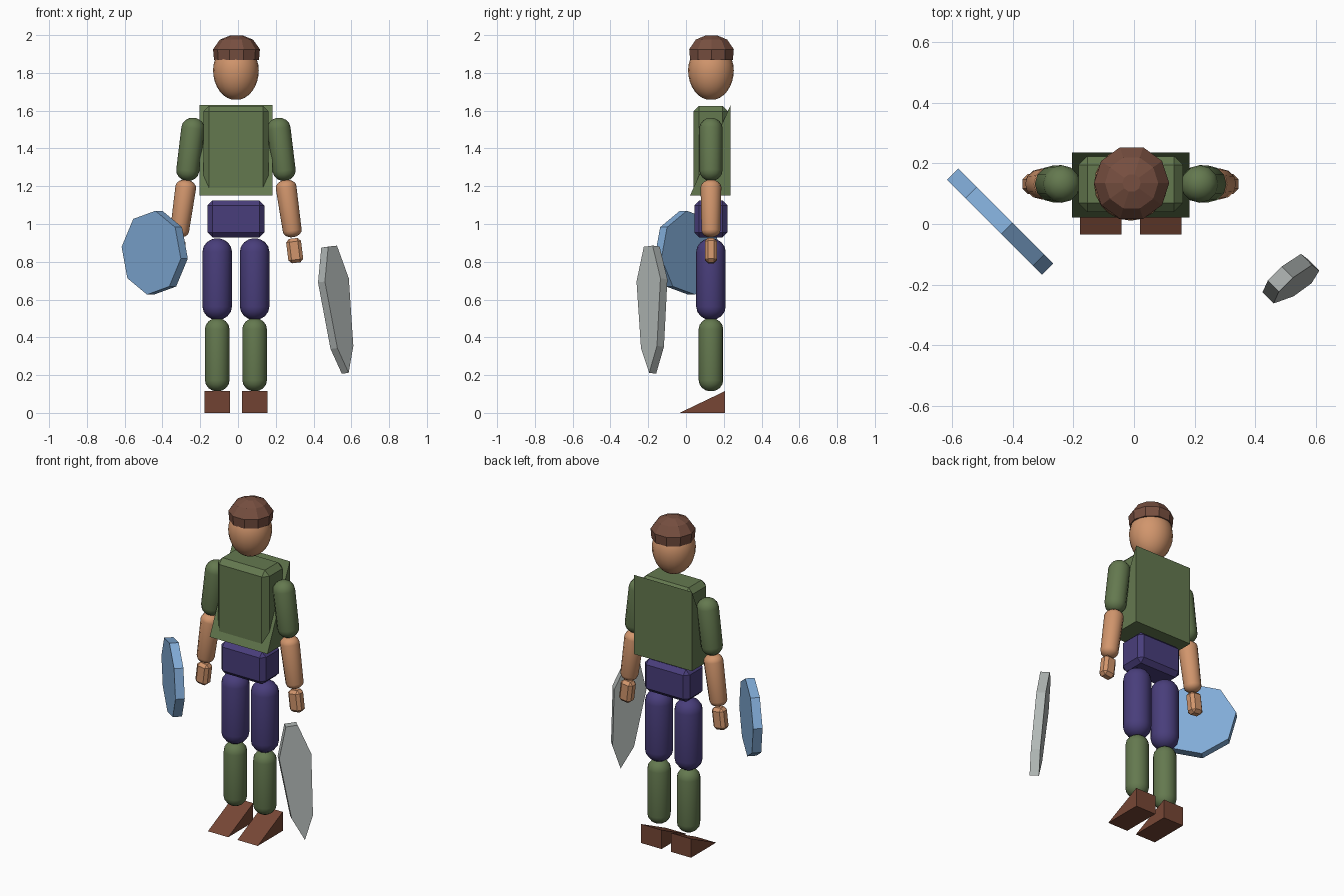
import bpy, bmesh, math
from mathutils import Vector, Matrix

if "Cube" in bpy.data.objects:
    bpy.data.objects.remove(bpy.data.objects["Cube"])

CX, CY = -0.011, 0.132          # body centre line


def material(name, rgb):
    m = bpy.data.materials.new(name)
    lin = [(c / 255) ** 2.2 for c in rgb]
    m.diffuse_color = (*lin, 1)
    m.use_nodes = True
    m.node_tree.nodes["Principled BSDF"].inputs["Base Color"].default_value = m.diffuse_color
    return m


SKIN = material("skin", (208, 148, 108))
GREEN = material("green_cloth", (100, 120, 80))
PURPLE = material("purple_cloth", (74, 64, 122))
BROWN = material("brown_leather", (118, 72, 56))
HAIR = material("brown_cap", (118, 80, 66))
BLUE = material("shield_blue", (128, 170, 214))
STEEL = material("steel", (176, 182, 180))


def finish(name, bm, mat, matrix, smooth=False):
    bmesh.ops.recalc_face_normals(bm, faces=bm.faces)
    me = bpy.data.meshes.new(name)
    bm.to_mesh(me)
    bm.free()
    me.materials.append(mat)
    ob = bpy.data.objects.new(name, me)
    ob.matrix_world = matrix
    bpy.context.collection.objects.link(ob)
    if smooth:
        bpy.ops.object.select_all(action='DESELECT')
        ob.select_set(True)
        bpy.context.view_layer.objects.active = ob
        bpy.ops.object.shade_smooth_by_angle(angle=math.radians(40))
    return ob


def frame(x, y, z, loc):
    m = Matrix((x, y, z)).transposed().to_4x4()
    m.translation = loc
    return m


def lathe(name, profile, n, mat, matrix, smooth=True):
    bm = bmesh.new()
    rings = [[bm.verts.new((r * math.cos(2 * math.pi * i / n),
                            r * math.sin(2 * math.pi * i / n), z))
              for i in range(n)] for r, z in profile]
    for a, b in zip(rings, rings[1:]):
        for i in range(n):
            j = (i + 1) % n
            bm.faces.new((a[i], a[j], b[j], b[i]))
    bm.faces.new(rings[0][::-1])
    bm.faces.new(rings[-1])
    return finish(name, bm, mat, matrix, smooth)


def limb(name, top, bottom, r_top, r_bot, mat, cap=0.9, n=12):
    """Rounded-end tube between two end points."""
    a, b = Vector(bottom), Vector(top)
    length = (b - a).length
    angs = [math.radians(t) for t in (0, 22, 45, 65, 80)]
    prof = [(r_bot * math.cos(t), r_bot * cap * (1 - math.sin(t))) for t in reversed(angs)]
    prof += [(r_top * math.cos(t), length - r_top * cap * (1 - math.sin(t))) for t in angs]
    rot = (b - a).to_track_quat('Z', 'Y').to_matrix().to_4x4()
    return lathe(name, prof, n, mat, Matrix.Translation(a) @ rot)


def prism(name, outline, depth, mat, matrix):
    bm = bmesh.new()
    face = bm.faces.new([bm.verts.new((x, y, -depth / 2)) for x, y in outline])
    ext = bmesh.ops.extrude_face_region(bm, geom=[face])
    verts = [g for g in ext['geom'] if isinstance(g, bmesh.types.BMVert)]
    bmesh.ops.translate(bm, verts=verts, vec=(0, 0, depth))
    return finish(name, bm, mat, matrix)


def wedge(name, x, width, y0, y1, z0, z1, mat):
    m = frame((0, 1, 0), (0, 0, 1), (1, 0, 0), (x, 0, 0))
    return prism(name, [(y0, z0), (y1, z0), (y1, z1)], width, mat, m)


def chamfer_box(name, loc, size, bevel, mat, tilt=0):
    bm = bmesh.new()
    bmesh.ops.create_cube(bm, size=1)
    bmesh.ops.scale(bm, vec=size, verts=bm.verts)
    bmesh.ops.bevel(bm, geom=bm.edges[:], offset=bevel, segments=1,
                    profile=0.5, affect='EDGES')
    return finish(name, bm, mat, Matrix.Translation(loc) @ Matrix.Rotation(tilt, 4, 'Y'))


# Head: smooth egg, narrower at the chin
egg = []
for k in range(1, 16):
    t = math.pi * k / 16
    egg.append((0.121 * math.sin(t), -math.cos(t) * (0.158 if k < 8 else 0.14)))
lathe("head", egg, 20, SKIN, Matrix.Translation((CX, CY, 1.814)))

# Faceted cap
lathe("cap", [(0.119, 1.868), (0.124, 1.925), (0.088, 1.976), (0.03, 1.999)], 10,
      HAIR, Matrix.Translation((CX + 0.003, CY + 0.003, 0)), smooth=False)

# Torso, back wedge and hips
chamfer_box("chest", (CX, CY, 1.393), (0.345, 0.185, 0.466), 0.03, GREEN)
wedge("back_coat", CX, 0.387, 0.021, 0.236, 1.15, 1.63, GREEN)
chamfer_box("hips", (CX, CY, 1.027), (0.30, 0.176, 0.195), 0.026, PURPLE)

# Limbs, both sides
for side, s in (("left", 1), ("right", -1)):
    def at(dx, z):
        return (CX + s * dx, CY, z)
    limb(side + "_upper_arm", at(0.220, 1.562), at(0.262, 1.228), 0.062, 0.061, GREEN)
    limb(side + "_forearm", at(0.260, 1.234), at(0.303, 0.930), 0.055, 0.050, SKIN, cap=0.7)
    chamfer_box(side + "_hand", at(0.311, 0.859), (0.079, 0.065, 0.13), 0.017, SKIN,
                tilt=-s * math.radians(7))
    limb(side + "_thigh", at(0.099, 0.924), at(0.099, 0.492), 0.078, 0.078, PURPLE, n=16)
    limb(side + "_shin", at(0.099, 0.502), at(0.099, 0.114), 0.065, 0.065, GREEN, n=16)
    wedge(side + "_shoe", CX + s * 0.099, 0.136, -0.034, 0.206, 0, 0.115, BROWN)

# Octagonal shield, turned 45 degrees outward
h = math.sqrt(0.5)
octagon = [(0.224 * math.sin(math.radians(8 + 45 * i)),
            0.224 * math.cos(math.radians(8 + 45 * i))) for i in range(8)]
prism("shield", octagon, 0.052, BLUE,
      frame((h, -h, 0), (0, 0, 1), (-h, -h, 0), (-0.441, 0.008, 0.848)))

# Broad pointed blade, leaning slightly
up = Vector((-0.085, -0.005, 0.67)).normalized()
n = Vector((1, -1, 0))
n = (n - up * n.dot(up)).normalized()
half = [(0.033, 0.338), (0.09, 0.158), (0.06, -0.20)]
blade = half + [(0, -0.338)] + [(-x, y) for x, y in reversed(half)]
prism("blade", blade, 0.052, STEEL, frame(up.cross(n), up, n, (0.525, -0.179, 0.545)))
